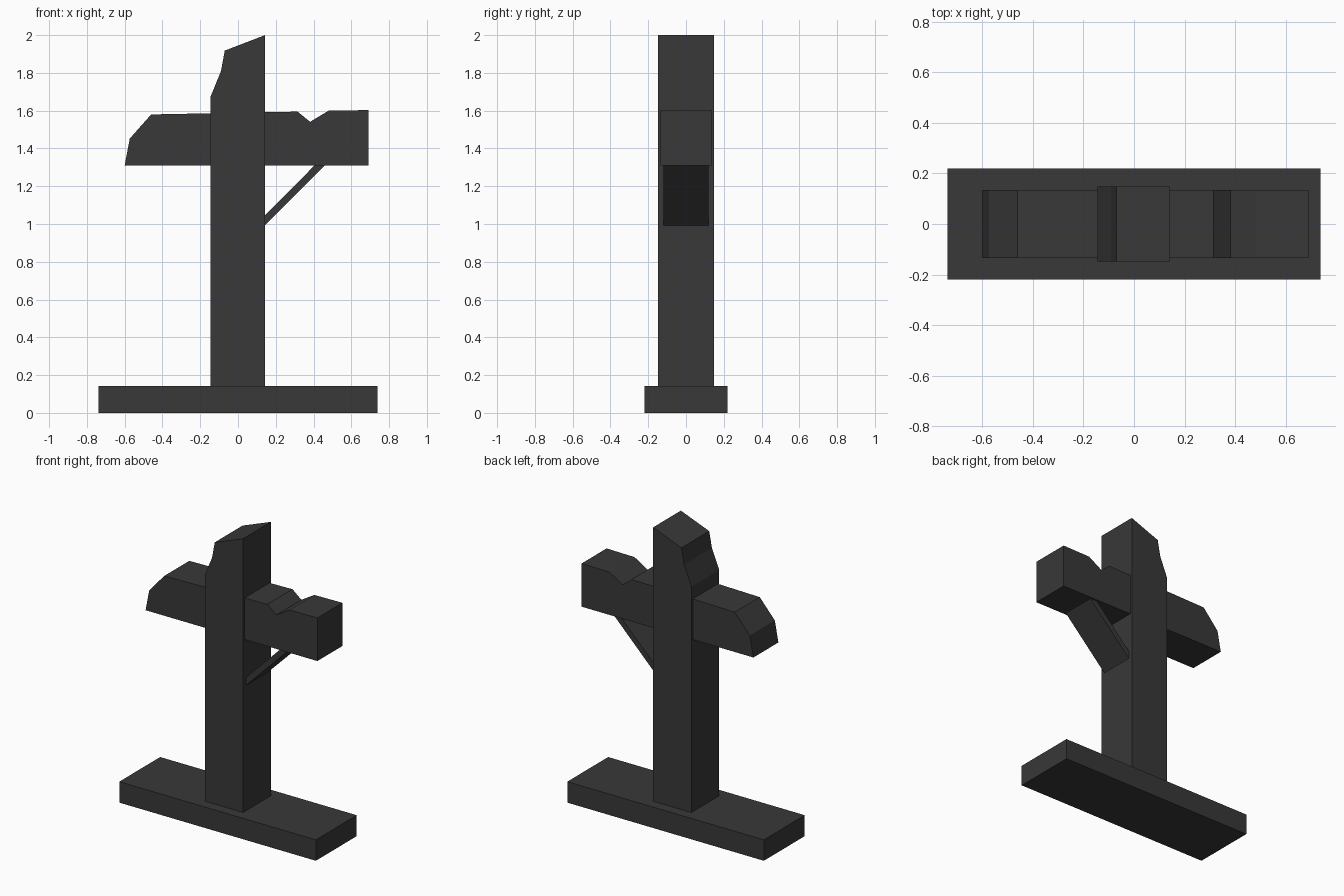
import bpy, bmesh

if "Cube" in bpy.data.objects:
    bpy.data.objects.remove(bpy.data.objects["Cube"])

wood = bpy.data.materials.new("dark_grey")
wood.diffuse_color = (0.04, 0.04, 0.04, 1)
wood.use_nodes = True
wood.node_tree.nodes["Principled BSDF"].inputs["Base Color"].default_value = wood.diffuse_color


def slab(name, profile, half_depth):
    """Extrude an x-z outline symmetrically along y."""
    bm = bmesh.new()
    face = bm.faces.new([bm.verts.new((x, -half_depth, z)) for x, z in profile])
    ext = bmesh.ops.extrude_face_region(bm, geom=[face])
    moved = [v for v in ext["geom"] if isinstance(v, bmesh.types.BMVert)]
    bmesh.ops.translate(bm, verts=moved, vec=(0, 2 * half_depth, 0))
    bmesh.ops.recalc_face_normals(bm, faces=bm.faces)
    mesh = bpy.data.meshes.new(name)
    bm.to_mesh(mesh)
    bm.free()
    mesh.materials.append(wood)
    obj = bpy.data.objects.new(name, mesh)
    bpy.context.collection.objects.link(obj)
    return obj


# Flat plinth
slab("base", [(-0.738, 0), (0.738, 0), (0.738, 0.142), (-0.738, 0.142)], 0.219)

# Upright with a broken, slanted top
slab("post", [(-0.145, 0.13), (0.143, 0.13), (0.143, 2.0), (-0.07, 1.918),
              (-0.09, 1.81), (-0.145, 1.675)], 0.149)

# Crossbeam with a chipped left end and a notch on the right
slab("crossbeam", [(-0.6, 1.31), (0.69, 1.31), (0.69, 1.603), (0.48, 1.6),
                   (0.382, 1.541), (0.315, 1.595), (-0.46, 1.58),
                   (-0.573, 1.452)], 0.134)

# Diagonal plank under the right arm
slab("brace", [(0.135, 0.985), (0.467, 1.318), (0.413, 1.318), (0.135, 1.038)], 0.12)
